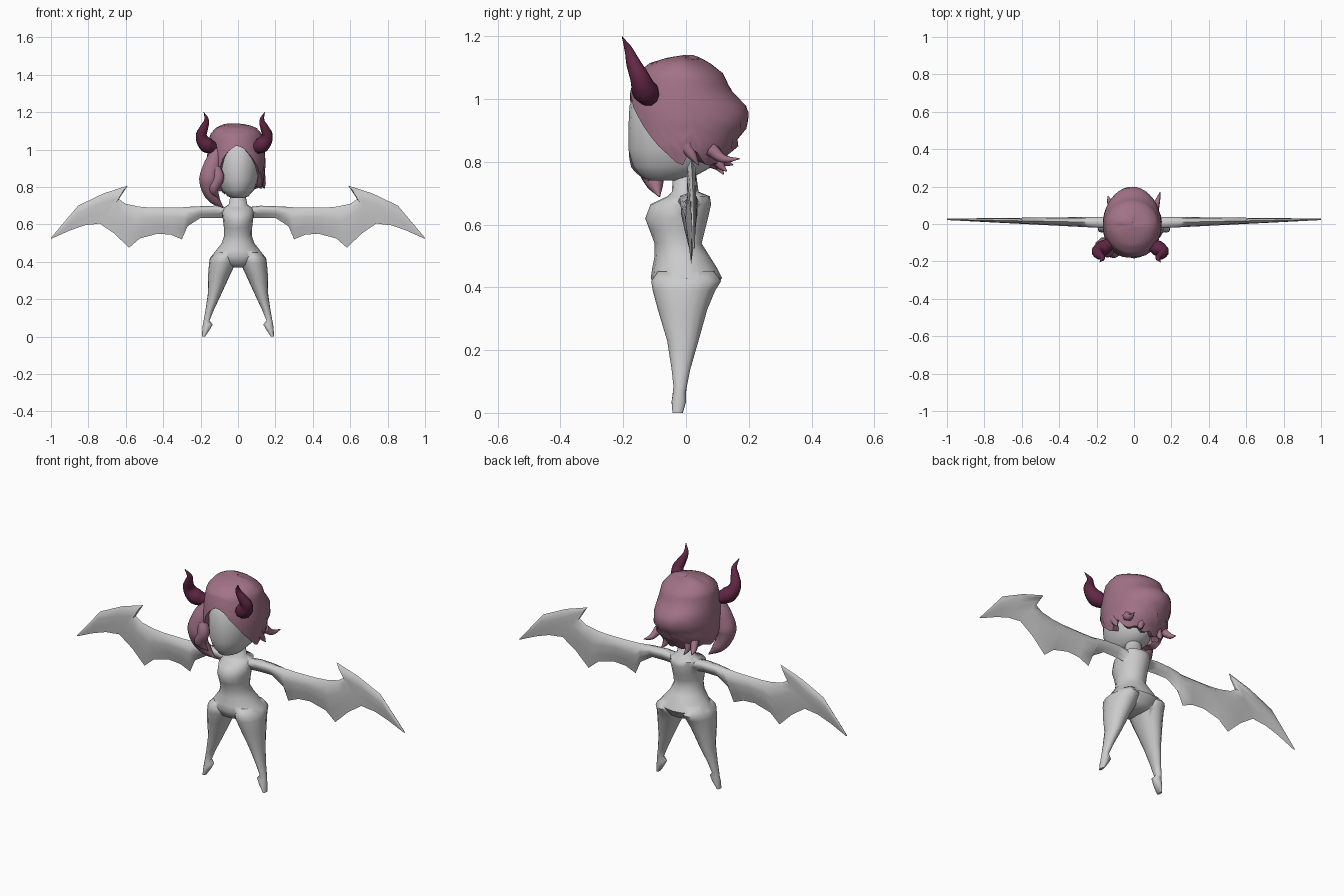
import bpy, bmesh, math
from mathutils import Vector

if "Cube" in bpy.data.objects:
    bpy.data.objects.remove(bpy.data.objects["Cube"])


def material(name, col):
    m = bpy.data.materials.new(name)
    m.diffuse_color = (*col, 1)
    m.use_nodes = True
    m.node_tree.nodes["Principled BSDF"].inputs["Base Color"].default_value = m.diffuse_color
    return m


HAIR = material("hair_pink", (0.36, 0.17, 0.24))
HORN = material("horn_purple", (0.12, 0.02, 0.06))


def activate(ob):
    bpy.ops.object.select_all(action='DESELECT')
    ob.select_set(True)
    bpy.context.view_layer.objects.active = ob


def finish(ob, mat=None, angle=50):
    if mat:
        ob.data.materials.append(mat)
    activate(ob)
    bpy.ops.object.shade_smooth_by_angle(angle=math.radians(angle))
    return ob


def loft(name, rings):
    """Closed skin through a list of equally long point rings."""
    bm = bmesh.new()
    rows = [[bm.verts.new(p) for p in r] for r in rings]
    n = len(rows[0])
    for a, b in zip(rows, rows[1:]):
        for i in range(n):
            j = (i + 1) % n
            bm.faces.new((a[i], a[j], b[j], b[i]))
    bm.faces.new(rows[0][::-1])
    bm.faces.new(rows[-1])
    bmesh.ops.recalc_face_normals(bm, faces=bm.faces)
    me = bpy.data.meshes.new(name)
    bm.to_mesh(me)
    bm.free()
    ob = bpy.data.objects.new(name, me)
    bpy.context.collection.objects.link(ob)
    return ob


def interp(table, t):
    """Piecewise linear lookup; the first column is the ascending key."""
    if t <= table[0][0]:
        return table[0][1:]
    for a, b in zip(table, table[1:]):
        if t <= b[0]:
            f = (t - a[0]) / (b[0] - a[0])
            return [p + (q - p) * f for p, q in zip(a[1:], b[1:])]
    return table[-1][1:]


def column(name, rows, side=1, n=16):
    """Rows of z, x min, x max, y min, y max turned into elliptical rings."""
    rings = []
    for z, x0, x1, y0, y1 in rows:
        rings.append([(side * ((x0 + x1) / 2 + (x1 - x0) / 2 * math.cos(2 * math.pi * i / n)),
                       (y0 + y1) / 2 + (y1 - y0) / 2 * math.sin(2 * math.pi * i / n), z)
                      for i in range(n)])
    return loft(name, rings)


def tube(name, pts, radii, mat, sides=2):
    """Tapering tube through the given points."""
    cu = bpy.data.curves.new(name, 'CURVE')
    cu.dimensions = '3D'
    cu.bevel_depth = 1
    cu.bevel_resolution = sides
    cu.resolution_u = 4
    cu.use_fill_caps = True
    sp = cu.splines.new('BEZIER')
    sp.bezier_points.add(len(pts) - 1)
    for bp, p, r in zip(sp.bezier_points, pts, radii):
        bp.co, bp.radius = p, r
        bp.handle_left_type = bp.handle_right_type = 'AUTO'
    ob = bpy.data.objects.new(name, cu)
    bpy.context.collection.objects.link(ob)
    activate(ob)
    bpy.ops.object.convert(target='MESH')
    return finish(bpy.context.object, mat, 60)


# Torso with neck: z, half width, y front, y back
torso = [(.37, .03, -.05, .05), (.385, .09, -.09, .085), (.43, .142, -.112, .115), (.46, .118, -.108, .1),
         (.50, .087, -.10, .075), (.54, .074, -.10, .05), (.58, .075, -.115, .06),
         (.62, .08, -.13, .07), (.665, .085, -.113, .08), (.69, .078, -.06, .076),
         (.705, .05, -.045, .04), (.78, .036, -.04, .03)]
body = column("body", [(z, -w, w, a, b) for z, w, a, b in torso])

# Legs down to the pointed feet
leg = [(.45, .03, .12, -.09, .09), (.42, .012, .15, -.111, .112), (.39, .014, .155, -.106, .093),
       (.33, .042, .16, -.09, .068), (.23, .088, .161, -.06, .04), (.14, .13, .174, -.046, .014),
       (.085, .152, .184, -.04, .003), (.065, .135, .188, -.042, 0), (.035, .152, .191, -.046, 0),
       (.0, .176, .192, -.043, -.01)]

# Wings: paired upper and lower outline points (x, z, x, z)
wing = [(.04, .69, .04, .63), (.12, .70, .12, .635), (.20, .697, .20, .635), (.25, .695, .27, .59),
        (.28, .692, .30, .52), (.34, .69, .36, .545), (.40, .69, .43, .55), (.47, .69, .525, .525),
        (.53, .695, .583, .475), (.60, .71, .66, .55), (.637, .735, .74, .605),
        (.59, .807, .775, .60), (.72, .765, .82, .595), (.855, .70, .90, .567), (1.0, .528, .998, .523)]


def make_wing(side):
    rings = []
    for ux, uz, lx, lz in wing:
        def at(f, s):
            x, z = ux + (lx - ux) * f, uz + (lz - uz) * f
            return (side * x, .005 + .02 * x + s * (.035 - .031 * x), z)
        rings.append([at(0, 0), at(.12, .8), at(.35, 1), at(.7, .5),
                      at(1, 0), at(.7, -.5), at(.35, -1), at(.12, -.8)])
    return loft("wing", rings)


# Fuse the legs and wings into the body
for s in (1, -1):
    for part in (column("leg", leg, s), make_wing(s)):
        activate(body)
        mod = body.modifiers.new("fuse", 'BOOLEAN')
        mod.operation, mod.solver, mod.object = 'UNION', 'EXACT', part
        bpy.ops.object.modifier_apply(modifier=mod.name)
        bpy.data.objects.remove(part)
finish(body, angle=60)

# Head
head = [(.74, .03, -.11, -.02), (.75, .055, -.14, .02), (.785, .087, -.168, .085), (.84, .108, -.184, .105),
        (.90, .116, -.184, .12), (.98, .118, -.18, .12), (1.04, .10, -.15, .10), (1.08, .05, -.09, .05)]
finish(column("head", [(z, -w, w, a, b) for z, w, a, b in head], n=20))

# Hair cap: z, half width, y front, y back; its lower edge follows the hairline
cap = [(.76, .12, -.12, .09), (.80, .14, -.15, .115), (.825, .145, -.17, .13), (.85, .157, -.182, .167),
       (.88, .15, -.186, .163), (.91, .158, -.188, .197), (.97, .155, -.188, .2), (1.03, .148, -.176, .142),
       (1.08, .14, -.16, .12), (1.115, .11, -.115, .075), (1.132, .07, -.06, .04), (1.14, .008, -.01, .01)]
hairline = [(-180, .79), (-165, .77), (-150, .80), (-135, .775), (-120, .81), (-90, .79), (-60, .81),
            (-40, .86), (-30, .94), (-15, .995), (0, 1.02), (15, 1.01), (35, .95), (60, .86), (80, .80),
            (90, .79), (100, .85), (115, .81), (130, .785), (150, .80), (165, .77), (180, .79)]
N = 40
rings = []
for k in range(19):
    t = k / 17
    ring = []
    for i in range(N):
        deg = -180 + 360 * i / N
        a = math.radians(deg)
        zb = interp(hairline, deg)[0]
        z = 1.14 + (zb - 1.14) * min(t, 1) ** 1.5
        sway = .012 * math.sin(a) * max(0, -math.cos(a))
        w, yf, yb = interp(cap, z + sway)
        if k == 18:                      # edge turned in against the head
            w, yf, yb, z = w * .75, yf * .8, yb * .6, z + .012
        c = math.cos(a)
        ring.append((-.01 + w * math.sin(a), -.01 - (-.01 - yf if c > 0 else yb + .01) * c, z))
    rings.append(ring)
hair = loft("hair", rings)
bm = bmesh.new()
bm.from_mesh(hair.data)
bmesh.ops.delete(bm, geom=[f for f in bm.faces if len(f.verts) > 4 and f.calc_center_median().z < 1.1],
                 context='FACES_ONLY')
bm.to_mesh(hair.data)
bm.free()
finish(hair, HAIR, 50)

# Long side lock and small loose wisps
tube("side_lock", [(-.11, -.11, 1.0), (-.135, -.12, .92), (-.155, -.125, .84), (-.15, -.115, .78),
                   (-.125, -.10, .735), (-.08, -.085, .69)], [.03, .05, .057, .042, .03, .003], HAIR)
tube("lock_curl", [(-.12, -.14, .9), (-.105, -.15, .85), (-.13, -.145, .79), (-.10, -.12, .74)],
     [.03, .032, .03, .003], HAIR)
for p, q, r in [((.11, .08, .84), (.125, .12, .81), (.14, .17, .81)),
                ((-.11, .08, .84), (-.13, .12, .80), (-.14, .15, .79)),
                ((.125, .0, .85), (.135, .02, .82), (.14, .04, .79)),
                ((-.07, .09, .83), (-.08, .10, .79), (-.07, .12, .76)),
                ((.04, .10, .83), (.05, .11, .79), (.06, .13, .77))]:
    tube("hair_wisp", [p, q, r], [.024, .015, .002], HAIR, 1)

# Curved horns, mirrored about the slightly shifted hair centre
horn = [(.10, -.10, 1.005), (.148, -.13, 1.025), (.176, -.148, 1.07), (.162, -.168, 1.115),
        (.148, -.182, 1.155), (.163, -.204, 1.2)]
for s in (1, -1):
    tube("horn", [(-.02 + s * x, y, z) for x, y, z in horn],
         [.03, .042, .031, .023, .014, .001], HORN, 3)
